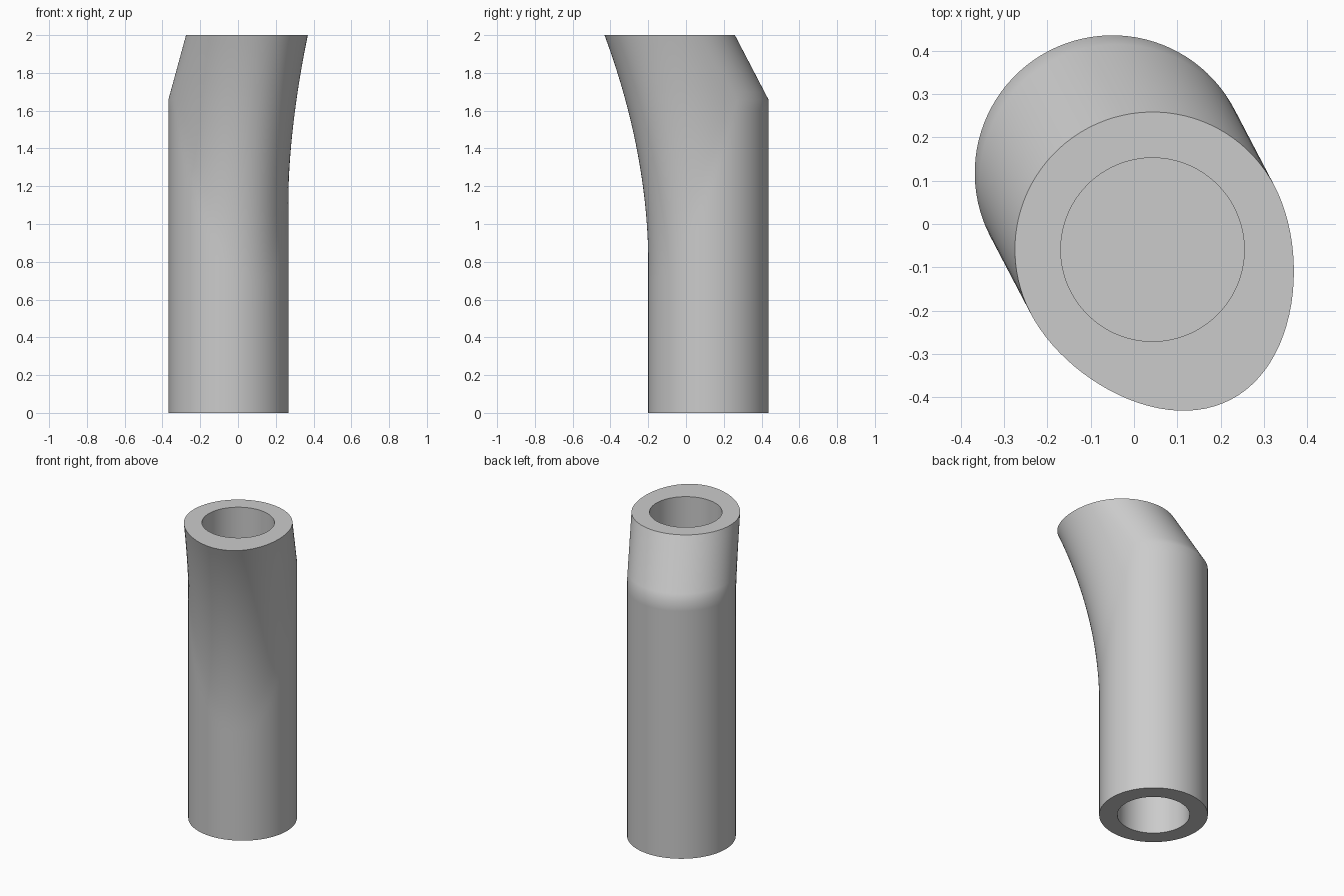
import bpy, bmesh, math
from mathutils import Vector

if "Cube" in bpy.data.objects:
    bpy.data.objects.remove(bpy.data.objects["Cube"], do_unlink=True)

SEGMENTS = 96
HEIGHT, KINK = 2.0, 1.66
OUTER, BORE, DEPTH = 0.318, 0.212, 0.42
BASE = Vector((-0.05, 0.118, 0))
LEAN = Vector((0.464, -0.886, 0))        # direction the tube bends towards
SIDE = Vector((0.886, 0.464, 0))
SHIFT, FLARE = 0.2, 0.073


def lean_at(s, z):
    """Sideways shift of the wall; s is -1 at the back, 1 at the front."""
    s = max(s, 0.0)
    start = KINK - (KINK - 0.7) * s
    t = max(0.0, (z - start) / (HEIGHT - start))
    return (SHIFT + FLARE * s * s) * t ** (1 + math.sqrt(s))


def ring(bm, radius, z, shift=None):
    verts = []
    for i in range(SEGMENTS):
        a = 2 * math.pi * i / SEGMENTS
        # SIDE x -LEAN keeps the ring counter-clockwise
        s = -math.sin(a)
        move = lean_at(s, z) if shift is None else shift
        p = BASE + SIDE * radius * math.cos(a) + LEAN * (radius * s + move)
        verts.append(bm.verts.new((p.x, p.y, z)))
    return verts


# Loft: lower socket, outer wall, upper socket
bm = bmesh.new()
levels = [0, 0.35] + [0.7 + 0.06 * i for i in range(17)] + [1.7 + 0.05 * i for i in range(7)]
rings = [ring(bm, BORE, DEPTH, 0), ring(bm, BORE, 0, 0)]
rings += [ring(bm, OUTER, z) for z in levels]
rings += [ring(bm, BORE, HEIGHT, SHIFT), ring(bm, BORE, HEIGHT - DEPTH, SHIFT)]
for low, high in zip(rings, rings[1:]):
    for i in range(SEGMENTS):
        j = (i + 1) % SEGMENTS
        bm.faces.new((low[i], low[j], high[j], high[i]))

# Socket floors
bm.faces.new(rings[0][::-1])
bm.faces.new(rings[-1])
bm.normal_update()

mesh = bpy.data.meshes.new("bent_tube")
bm.to_mesh(mesh)
bm.free()
tube = bpy.data.objects.new("bent_tube", mesh)
bpy.context.collection.objects.link(tube)

# Plain grey material
grey = bpy.data.materials.new("plain_grey")
grey.use_nodes = True
colour = (0.6, 0.6, 0.6, 1)
grey.diffuse_color = colour
grey.node_tree.nodes["Principled BSDF"].inputs["Base Color"].default_value = colour
mesh.materials.append(grey)

bpy.ops.object.select_all(action="DESELECT")
tube.select_set(True)
bpy.context.view_layer.objects.active = tube
bpy.ops.object.shade_smooth_by_angle(angle=math.radians(40))
